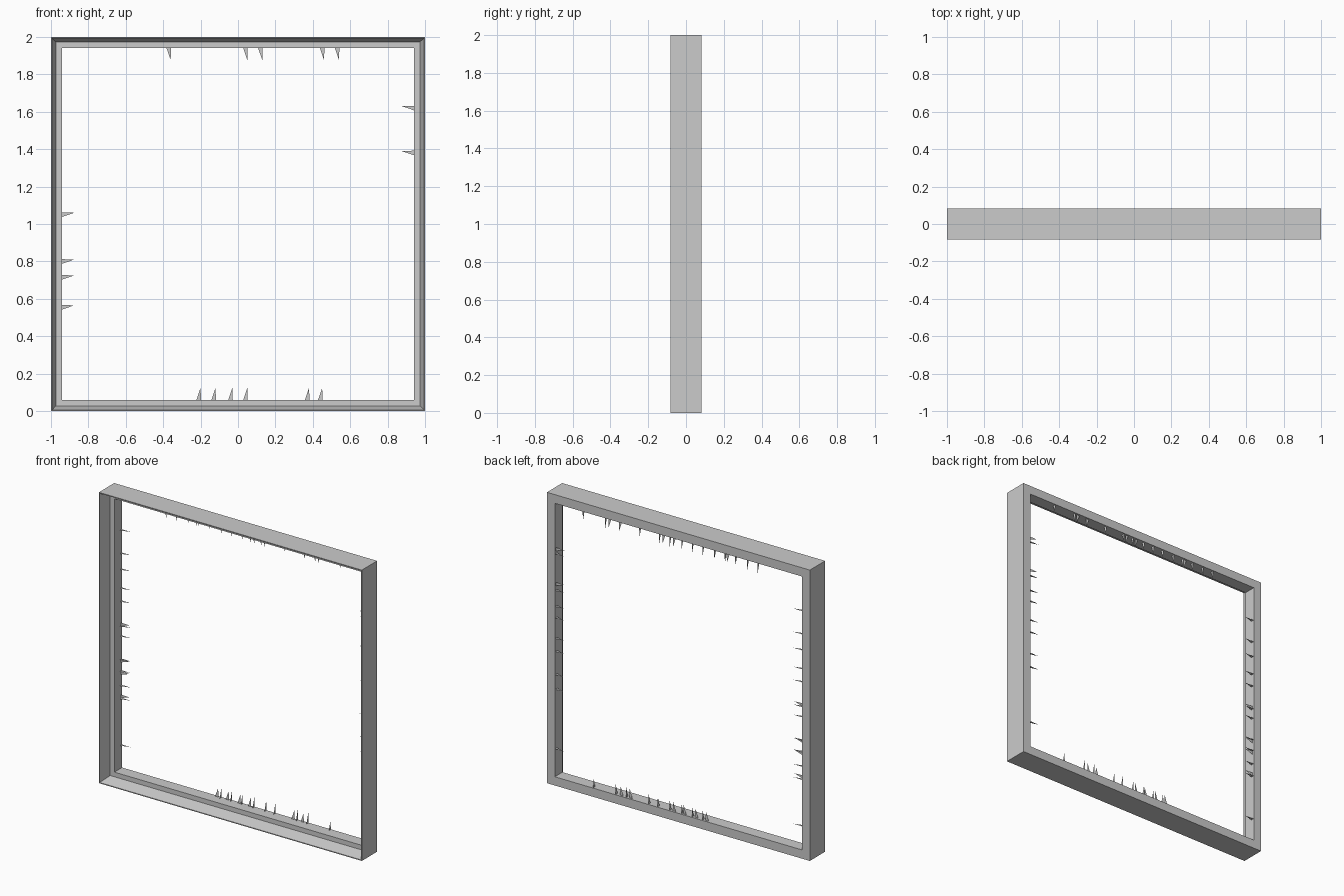
import bpy

if "Cube" in bpy.data.objects:
    bpy.data.objects.remove(bpy.data.objects["Cube"])

S = 0.083  # half depth of the frame

# Rebated frame cross-section: (inset from the outer edge, y)
PROFILE = [(0, -S), (0.006, -S), (0.028, 0), (0.06, 0), (0.06, S), (0, S)]


def make_object(name, verts, faces):
    mesh = bpy.data.meshes.new(name)
    mesh.from_pydata(verts, [], faces)
    mesh.validate()
    obj = bpy.data.objects.new(name, mesh)
    bpy.context.collection.objects.link(obj)
    return obj


# Window frame: the section swept round a mitred square
verts, faces = [], []
n = len(PROFILE)
for sx, sz in ((-1, -1), (1, -1), (1, 1), (-1, 1)):
    verts += [(sx * (1 - d), y, 1 + sz * (1 - d)) for d, y in PROFILE]
for c in range(4):
    for i in range(n):
        j, e = (i + 1) % n, (c + 1) % 4
        faces.append((c * n + i, e * n + i, e * n + j, c * n + j))
make_object("window_frame", verts, faces)

# Splinter positions along each inner edge:
# crosswise ones are seen edge-on from the front, flat ones face the front
SIDES = {
    "top": ([-.60, -.52, -.43, -.35, -.27, -.18, -.10, -.02, .07, .15, .30, .56, .73],
            [-.37, .04, .12, .45, .53]),
    "bottom": ([-.18, -.10, -.02, .07, .16, .23, .40, .48, .65],
               [-.21, -.13, -.04, .04, .37, .44]),
    "left": ([1.70, 1.54, 1.43, 1.30, 1.21, 1.04, .97, .81, .73, .63, .54, .22],
             [1.05, .80, .715, .555]),
    "right": ([1.59, 1.34, 1.23, 1.15, 1.01, .92, .76, .66, .25],
              [1.62, 1.38]),
}


def place(side, t, y, h):
    """Point at t along a side, h inwards from the frame's inner edge."""
    r = 0.94 - h
    return {"top": (t, y, 1 + r), "bottom": (t, y, 1 - r),
            "left": (-r, y, t), "right": (r, y, t)}[side]


# Thin triangular splinters left round the opening
for side, (cross, flat) in SIDES.items():
    verts, faces = [], []
    for t in cross:
        verts += [place(side, t, 0.058, 0), place(side, t, 0.08, 0),
                  place(side, t, 0.078, 0.07)]
    for t in flat:
        verts += [place(side, t - 0.012, 0.07, 0), place(side, t + 0.012, 0.07, 0),
                  place(side, t + 0.01, 0.07, 0.065)]
    faces = [(i, i + 1, i + 2) for i in range(0, len(verts), 3)]
    make_object(side + "_splinters", verts, faces)
